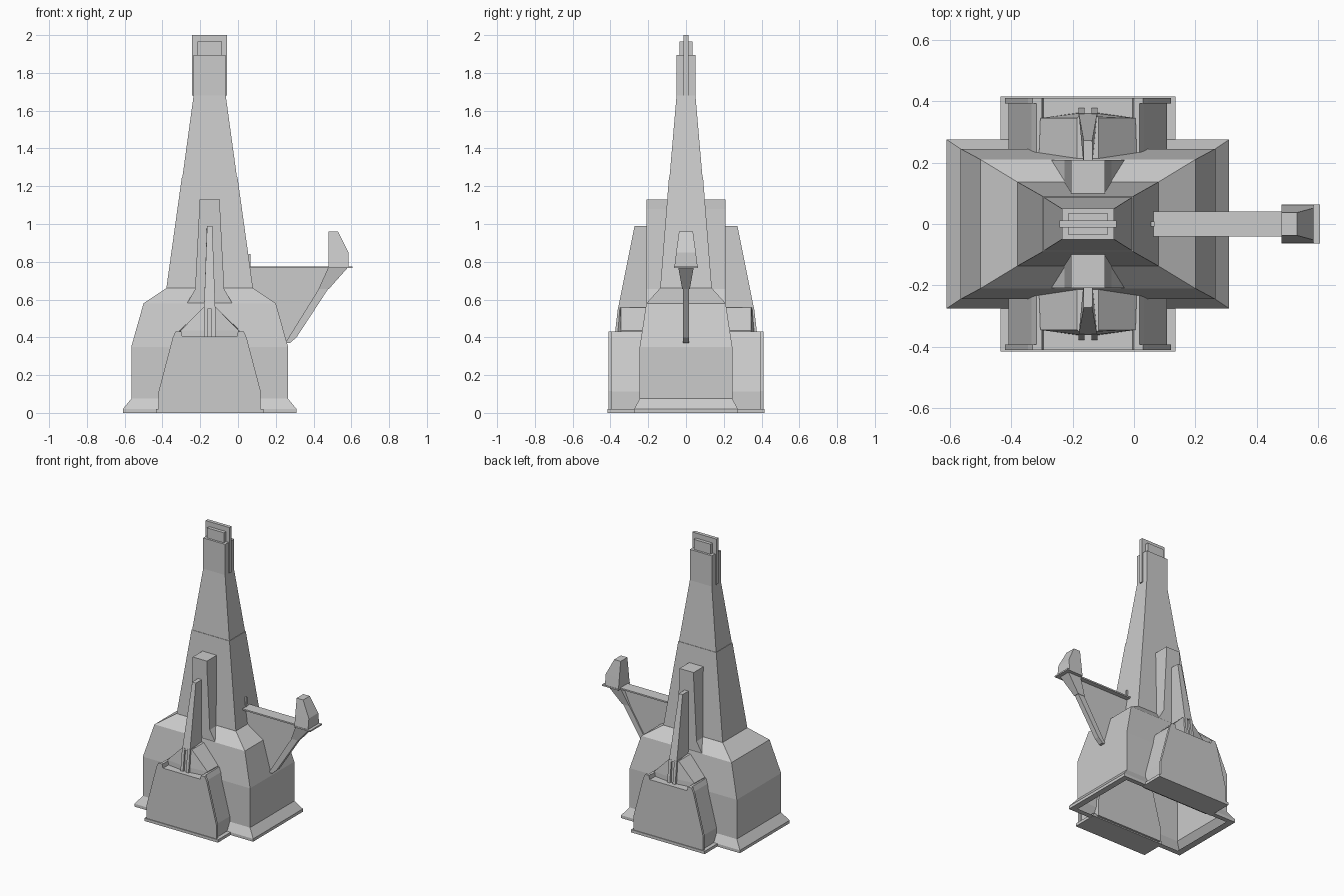
import bpy, bmesh

if "Cube" in bpy.data.objects:
    bpy.data.objects.remove(bpy.data.objects["Cube"])

CX = -0.15  # centre line of the tower


def loft(name, rings, mirror=False, cap_start=True, cap_end=True):
    """Skin a list of equal-length point rings; optionally mirror front to back."""
    bm = bmesh.new()
    vs = [[bm.verts.new(p) for p in r] for r in rings]
    n = len(vs[0])
    for a, b in zip(vs, vs[1:]):
        for i in range(n):
            j = (i + 1) % n
            bm.faces.new((a[i], a[j], b[j], b[i]))
    if cap_start:
        bm.faces.new(vs[0][::-1])
    if cap_end:
        bm.faces.new(vs[-1])
    bmesh.ops.recalc_face_normals(bm, faces=bm.faces[:])
    me = bpy.data.meshes.new(name)
    bm.to_mesh(me)
    bm.free()
    ob = bpy.data.objects.new(name, me)
    bpy.context.collection.objects.link(ob)
    if mirror:
        m = ob.modifiers.new("front_back", 'MIRROR')
        m.use_axis = (False, True, False)
    return ob


def rect(hx, hy, z, cx=CX, cy=0.0):
    return [(cx - hx, cy - hy, z), (cx + hx, cy - hy, z),
            (cx + hx, cy + hy, z), (cx - hx, cy + hy, z)]


def box(name, x0, x1, y0, y1, z0, z1, mirror=False):
    cx, cy = (x0 + x1) / 2, (y0 + y1) / 2
    hx, hy = (x1 - x0) / 2, (y1 - y0) / 2
    return loft(name, [rect(hx, hy, z, cx, cy) for z in (z0, z1)], mirror)


def prism(name, pts, y0, y1, mirror=False):
    """Extrude an x-z outline along y."""
    return loft(name, [[(x, y, z) for x, z in pts] for y in (y0, y1)], mirror)


def sym(half):
    """Close a half outline (offset from CX, z) symmetrically."""
    return [(CX + x, z) for x, z in half] + [(CX - x, z) for x, z in half[::-1]]


# Main hull, open underneath with a flat rim
hull = [(.415, .24, .002), (.46, .275, 0), (.46, .275, .02), (.415, .245, .075),
        (.415, .245, .35), (.35, .21, .58), (.23, .137, .66)]
loft("hull", [rect(*r) for r in hull], cap_start=False)

# Tapered tower in two sections with a fine seam, and its crown
loft("lower_tower", [rect(.23, .137, .655), rect(.147, .09, 1.25)])
loft("upper_tower", [rect(.144, .087, 1.25), rect(.085, .05, 1.68), rect(.085, .05, 1.895)])
box("crown_block", CX - .065, CX + .065, -.035, .035, 1.88, 1.965)
box("crown_plate", CX - .093, CX + .093, -.012, .012, 1.68, 2.0)

# Buttress pillars on front and back
prism("buttress", sym([(.12, .57), (.12, .58), (.077, .655), (.055, 1.08), (.055, 1.13)]),
      .06, .208, True)

# Side modules on front and back
box("module_base", CX - .285, CX + .285, .24, .415, 0, .02, True)
outline = [(.27, .01), (.27, .115), (.195, .40), (.18, .432), (.15, .432), (.145, .405)]
prism("module_face", sym(outline), .393, .41, True)
prism("module_body", sym([(x - (.012 if x > .16 else 0), z - .002) for x, z in outline]),
      .225, .394, True)
loft("module_roof", [
    [(CX - .16, .2, .40), (CX + .16, .2, .40), (CX + .155, .345, .40),
     (CX + .03, .362, .40), (CX - .03, .362, .40), (CX - .155, .345, .40)],
    [(CX - .16, .2, .435), (CX + .16, .2, .435), (CX + .155, .345, .435),
     (CX + .03, .36, .435), (CX - .03, .36, .435), (CX - .155, .345, .435)],
    [(CX - .035, .2, .557), (CX + .035, .2, .557), (CX + .035, .345, .557),
     (CX + .03, .35, .557), (CX - .03, .35, .557), (CX - .035, .345, .557)]], True)


# Fins standing against the buttresses, each on two prongs
def fin_ring(h, y, z):
    return [(CX - .015, .2, z), (CX + .015, .2, z), (CX + h, y, z), (CX - h, y, z)]


loft("fin", [fin_ring(.03, .36, .55), fin_ring(.014, .272, .99)], True)
for s in (-1, 1):
    x = CX + s * .021
    loft("fin_prong", [rect(.01, .03, .405, x, .348), rect(.01, .03, .56, x, .33)], True)

# Side arm: deck, web, strut and bracket
box("arm_deck", .06, .49, -.041, .041, .766, .776)
box("arm_end_deck", .48, .605, -.064, .064, .766, .776)
box("arm_post", .055, .067, -.008, .008, .76, .84)
prism("arm_web", [(.05, .77), (.50, .77), (.44, .66), (.27, .38), (.25, .38),
                  (.19, .58), (.06, .65)], -.008, .008)
prism("arm_strut", [(.25, .37), (.275, .37), (.31, .40), (.48, .66), (.43, .66)], -.017, .017)
loft("arm_bracket", [rect(.027, .02, .655, .453), rect(.052, .041, .77, .53)])

# Small cabin at the end of the arm
loft("cabin", [rect(.0525, .062, .77, .5325), rect(.0525, .052, .85, .5325),
               rect(.025, .037, .96, .505)])
